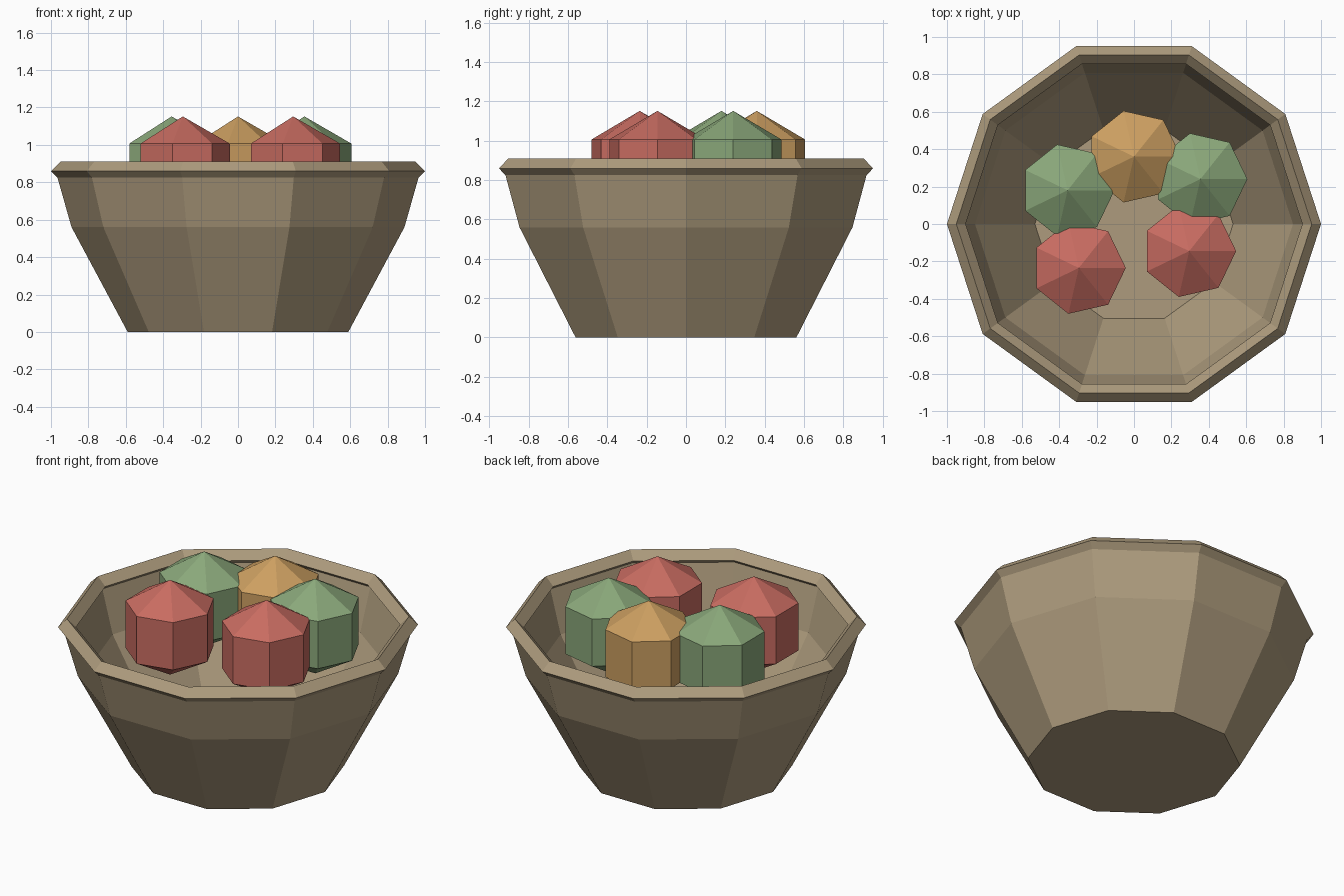
import bpy
import bmesh
from math import cos, sin, radians, tau

cube = bpy.data.objects.get("Cube")
if cube:
    bpy.data.objects.remove(cube, do_unlink=True)


def material(name, rgb):
    mat = bpy.data.materials.new(name)
    mat.use_nodes = True
    mat.diffuse_color = (*rgb, 1)
    mat.node_tree.nodes["Principled BSDF"].inputs["Base Color"].default_value = (*rgb, 1)
    return mat


def lathe(name, profile, sides, mat, location, closed=False):
    """Turn a (radius, height) profile into a flat-shaded faceted solid."""
    bm = bmesh.new()
    rings = []
    for r, z in profile:
        count = sides if r > 0 else 1
        rings.append([bm.verts.new((r * cos(tau * i / sides), r * sin(tau * i / sides), z))
                      for i in range(count)])
    pairs = list(zip(rings, rings[1:]))
    if closed:
        pairs.append((rings[-1], rings[0]))
    for a, b in pairs:
        for i in range(sides):
            j = i + 1
            corners = [a[i % len(a)], a[j % len(a)], b[j % len(b)], b[i % len(b)]]
            bm.faces.new(list(dict.fromkeys(corners)))
    if not closed:
        for ring in (rings[0], rings[-1]):
            if len(ring) > 1:
                bm.faces.new(ring)
    bmesh.ops.recalc_face_normals(bm, faces=bm.faces)
    mesh = bpy.data.meshes.new(name)
    bm.to_mesh(mesh)
    bm.free()
    mesh.materials.append(mat)
    obj = bpy.data.objects.new(name, mesh)
    obj.location = location
    bpy.context.collection.objects.link(obj)
    return obj


clay = material("clay tan", (0.42, 0.33, 0.205))
red = material("red", (0.58, 0.15, 0.12))
green = material("green", (0.255, 0.39, 0.195))
orange = material("orange", (0.61, 0.35, 0.12))

# Ten-sided bowl: outer wall up, inner wall down to the floor
bowl_profile = [(0.59, 0), (0.89, 0.56), (0.975, 0.86),
                (0.925, 0.86), (0.85, 0.58), (0.53, 0.05)]
lathe("bowl", bowl_profile, 10, clay, (0, 0, 0))

# Diamond-section rim
rim_profile = [(0.95 + 0.05 * cos(radians(a)), 0.05 * sin(radians(a)))
               for a in range(0, 360, 90)]
lathe("rim", rim_profile, 10, clay, (0, 0, 0.86), closed=True)

# Seven-sided low-poly fruits
R = 0.29
fruit_profile = [(0, R), (R * 0.866, R / 2), (R * 0.866, -R / 2), (0, -R)]
fruits = [("red_fruit_right", red, -0.295, -0.235),
          ("red_fruit_left", red, 0.295, -0.145),
          ("green_fruit_right", green, -0.355, 0.18),
          ("green_fruit_left", green, 0.355, 0.24),
          ("orange_fruit", orange, 0, 0.36)]
for name, mat, x, y in fruits:
    lathe(name, fruit_profile, 7, mat, (x, y, 0.862))
